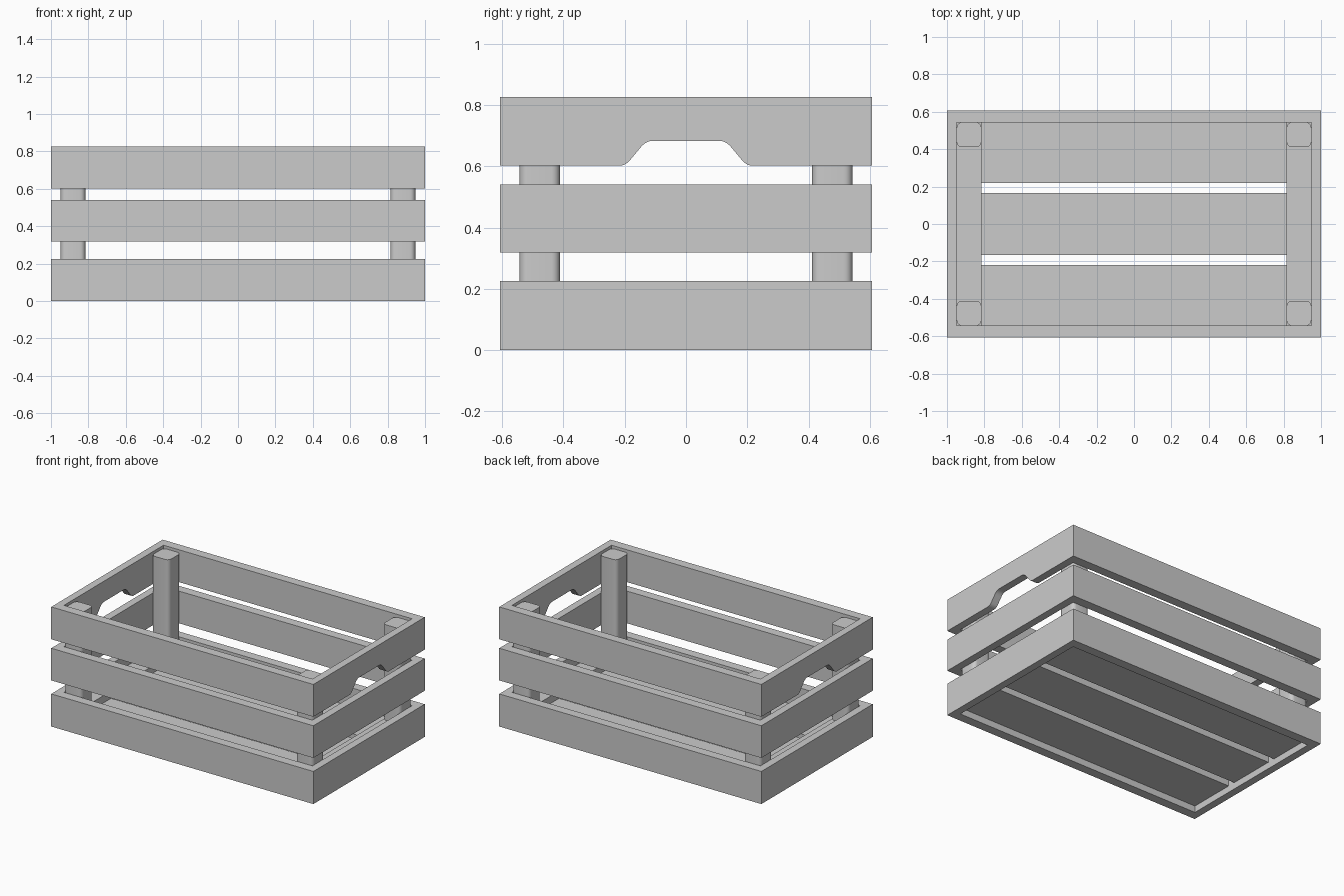
import bpy, bmesh
from mathutils import Vector

if "Cube" in bpy.data.objects:
    bpy.data.objects.remove(bpy.data.objects["Cube"])

X, Y = 1.0, 0.607        # outer half sizes
IX, IY = 0.948, 0.543    # inner half sizes
POST = 0.132             # post and batten width


def finish(name, bm, smooth=False):
    bmesh.ops.recalc_face_normals(bm, faces=bm.faces)
    mesh = bpy.data.meshes.new(name)
    bm.to_mesh(mesh)
    bm.free()
    obj = bpy.data.objects.new(name, mesh)
    bpy.context.collection.objects.link(obj)
    if smooth:
        smooth_obj(obj)
    return obj


def smooth_obj(obj):
    bpy.ops.object.select_all(action='DESELECT')
    obj.select_set(True)
    bpy.context.view_layer.objects.active = obj
    bpy.ops.object.shade_smooth_by_angle()


def box(name, x0, x1, y0, y1, z0, z1, radius=0):
    bm = bmesh.new()
    bmesh.ops.create_cube(bm, size=1)
    for v in bm.verts:
        v.co = ((x0 + x1) / 2 + v.co.x * (x1 - x0),
                (y0 + y1) / 2 + v.co.y * (y1 - y0),
                (z0 + z1) / 2 + v.co.z * (z1 - z0))
    if radius:
        upright = [e for e in bm.edges
                   if abs(e.verts[0].co.z - e.verts[1].co.z) > 0.01]
        bmesh.ops.bevel(bm, geom=upright, offset=radius, segments=5,
                        profile=0.5, affect='EDGES')
    return finish(name, bm, radius > 0)


def ring(name, z0, z1):
    """Rectangular frame of four planks."""
    bm = bmesh.new()
    signs = [(-1, -1), (1, -1), (1, 1), (-1, 1)]
    loops = [[bm.verts.new((sx * a, sy * b, z)) for sx, sy in signs]
             for a, b, z in ((X, Y, z0), (X, Y, z1), (IX, IY, z1), (IX, IY, z0))]
    for i in range(4):
        p, q = loops[i], loops[(i + 1) % 4]
        for j in range(4):
            k = (j + 1) % 4
            bm.faces.new((p[j], p[k], q[k], q[j]))
    return finish(name, bm)


def curve(a, b, c, n=6):
    a, b, c = Vector(a), Vector(b), Vector(c)
    return [a.lerp(b, i / n).lerp(b.lerp(c, i / n), i / n) for i in range(n + 1)]


# Three plank frames
ring("bottom_rail_frame", 0.0, 0.225)
ring("middle_rail_frame", 0.318, 0.54)
top = ring("top_rail_frame", 0.602, 0.825)

# Hand-hold notches in both ends of the top frame
half = [Vector((-0.222, 0.5))]
half += curve((-0.222, 0.6), (-0.198, 0.602), (-0.184, 0.618))
half += curve((-0.149, 0.66), (-0.131, 0.683), (-0.108, 0.683))
outline = half + [Vector((-p.x, p.y)) for p in reversed(half)]
bm = bmesh.new()
face = bm.faces.new([bm.verts.new((-1.2, p.x, p.y)) for p in outline])
new = bmesh.ops.extrude_face_region(bm, geom=[face])["geom"]
bmesh.ops.translate(bm, vec=(2.4, 0, 0),
                    verts=[g for g in new if isinstance(g, bmesh.types.BMVert)])
cutter = finish("handle_cutter", bm)
cutter.hide_render = True
mod = top.modifiers.new("handles", 'BOOLEAN')
mod.operation, mod.solver, mod.object = 'DIFFERENCE', 'EXACT', cutter
bpy.context.view_layer.objects.active = top
bpy.ops.object.modifier_apply(modifier=mod.name)
bpy.data.objects.remove(cutter)
smooth_obj(top)

# Floor slats
for i, (y0, y1) in enumerate(((-IY, -0.218), (-0.165, 0.165), (0.218, IY))):
    box(f"floor_slat_{i + 1}", -IX, IX, y0, y1, 0.045, 0.095)

# Floor battens and rounded corner posts
for sx, xname in ((-1, "left"), (1, "right")):
    x0, x1 = sorted((sx * IX, sx * (IX - POST)))
    box(f"{xname}_floor_batten", x0, x1, -IY, IY, 0.095, 0.145)
    for sy, yname in ((-1, "front"), (1, "back")):
        y0, y1 = sorted((sy * IY, sy * (IY - POST)))
        box(f"{yname}_{xname}_post", x0, x1, y0, y1, 0.145, 0.805, 0.028)
